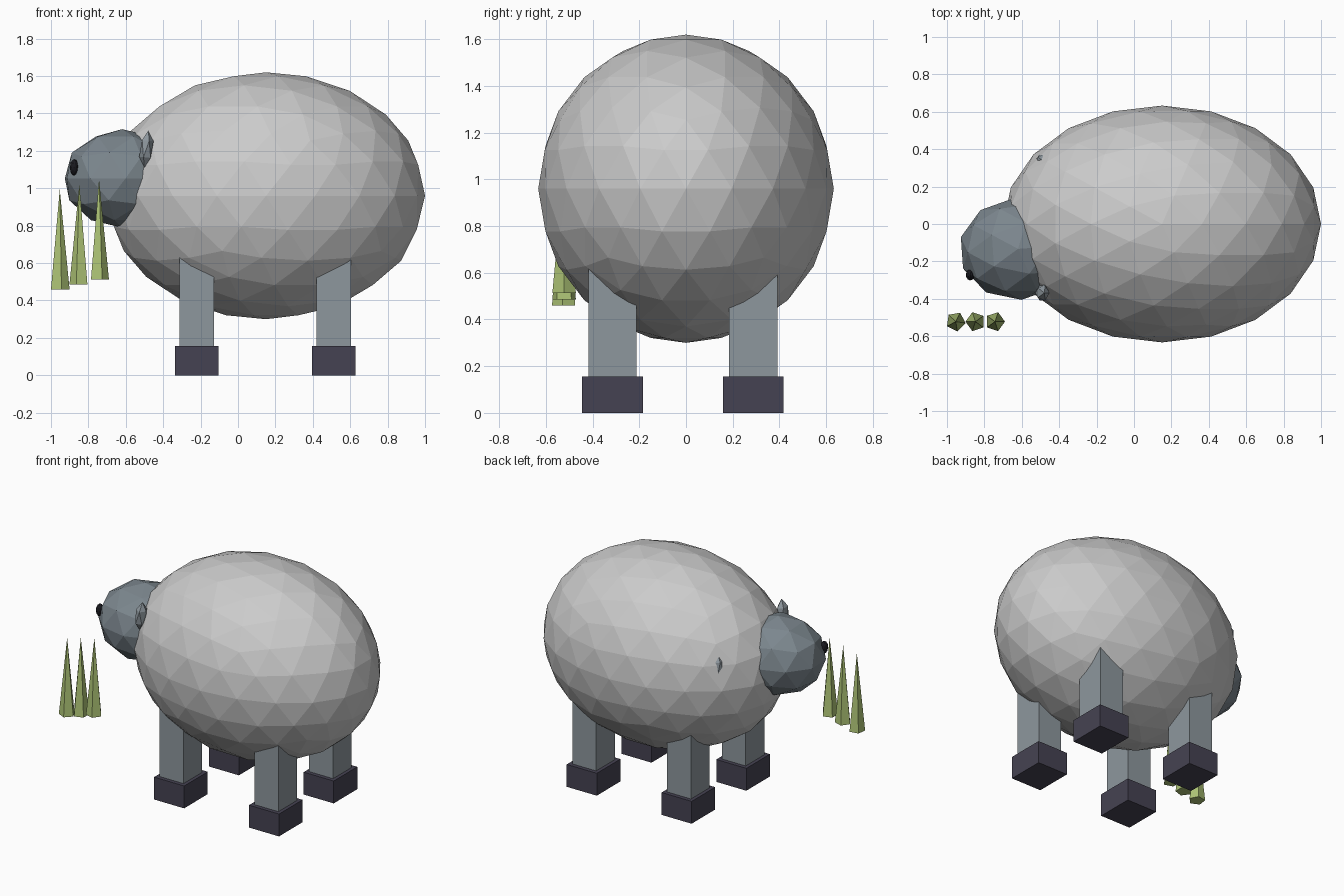
import bpy
from math import radians

if "Cube" in bpy.data.objects:
    bpy.data.objects.remove(bpy.data.objects["Cube"])


def material(name, rgb):
    mat = bpy.data.materials.new(name)
    mat.diffuse_color = (*rgb, 1)
    mat.use_nodes = True
    mat.node_tree.nodes["Principled BSDF"].inputs["Base Color"].default_value = mat.diffuse_color
    return mat


SKIN = material("skin", (0.27, 0.31, 0.34))
FACE = material("face", (0.20, 0.24, 0.27))
HOOF = material("hoof", (0.06, 0.055, 0.085))
DARK = material("dark", (0.01, 0.01, 0.014))
GREEN = material("green", (0.42, 0.55, 0.18))


def finish(name, mat):
    obj = bpy.context.object
    obj.name = name
    if mat:
        obj.data.materials.append(mat)
    return obj


def ball(name, center, radii, subdivisions, mat=None, rotation=(0, 0, 0)):
    bpy.ops.mesh.primitive_ico_sphere_add(
        subdivisions=subdivisions, radius=1, location=center,
        rotation=[radians(a) for a in rotation])
    bpy.context.object.scale = radii
    return finish(name, mat)


def box(name, center, size, mat):
    bpy.ops.mesh.primitive_cube_add(size=1, location=center)
    bpy.context.object.scale = size
    return finish(name, mat)


# Woolly body
ball("body", (0.15, 0, 0.96), (0.85, 0.633, 0.66), 3)

# Head, turned a little, with its eye and ears
ball("head", (-0.62, -0.133, 1.053), (0.316, 0.273, 0.263), 2, FACE, (0, 0, 4))
ball("eye", (-0.876, -0.272, 1.112), (0.023, 0.03, 0.044), 2, DARK)
ball("front_ear", (-0.49, -0.368, 1.21), (0.038, 0.048, 0.1), 1, SKIN, (0, 6, 0))
ball("back_ear", (-0.49, 0.333, 1.10), (0.04, 0.048, 0.1), 1, SKIN, (0, 6, 0))

# Legs and hooves
for x, end in ((-0.22, "left"), (0.512, "right")):
    for y, side in ((-0.315, "front"), (0.288, "back")):
        box(f"{side}_{end}_leg", (x, y, 0.44), (0.184, 0.206, 0.58), SKIN)
        box(f"{side}_{end}_hoof", (x, y, 0.078), (0.232, 0.26, 0.156), HOOF)

# Grass blades in front of the mouth
for i, turn in enumerate((-98, 90, -90)):
    bpy.ops.mesh.primitive_cone_add(
        vertices=5, radius1=0.053, radius2=0, depth=0.535,
        location=(-0.953 + 0.105 * i, -0.522, 0.727 + 0.027 * i),
        rotation=(0, 0, radians(turn)))
    finish(f"grass_blade_{i + 1}", GREEN)
